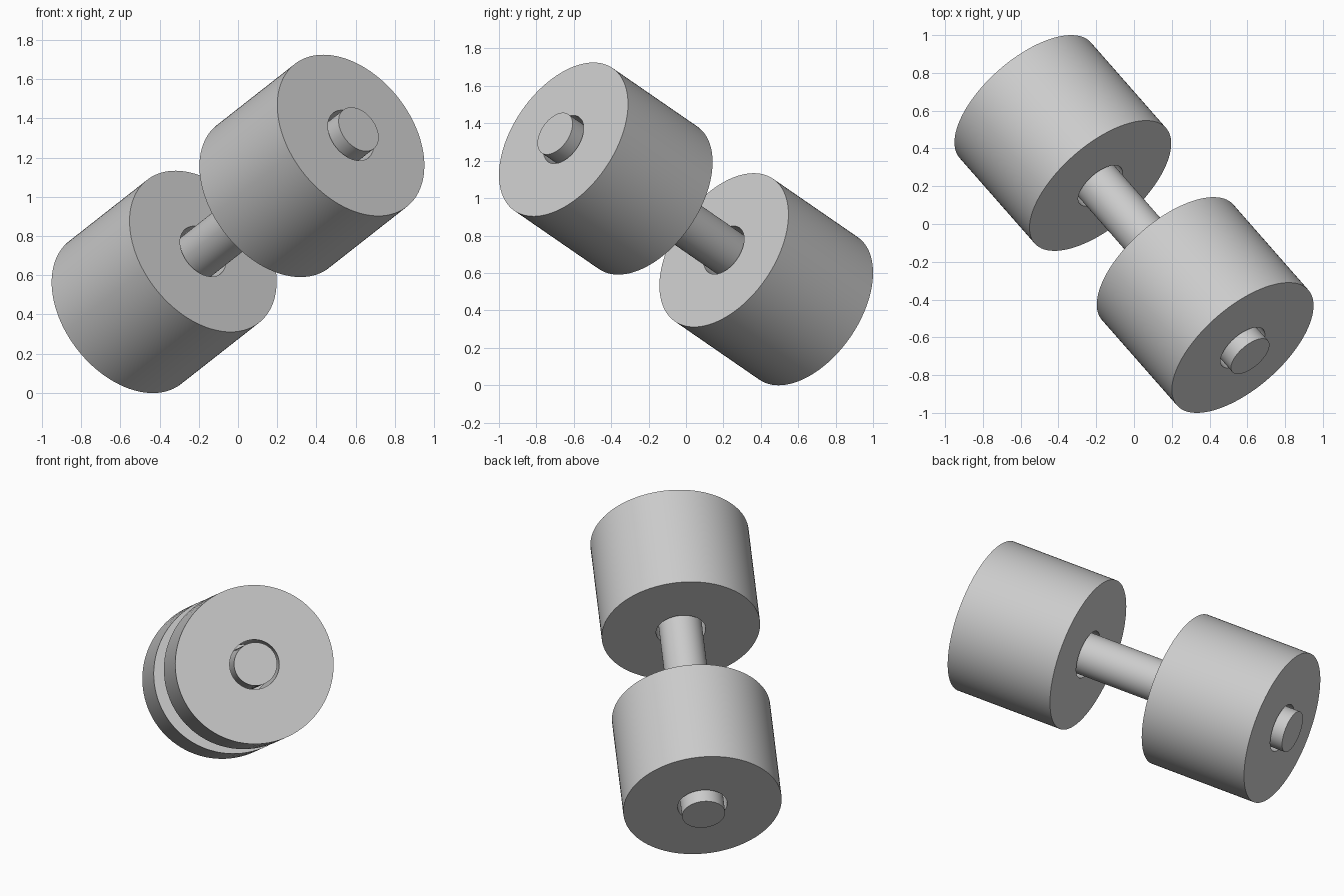
import bpy
import math
from mathutils import Vector

cube = bpy.data.objects.get("Cube")
if cube:
    bpy.data.objects.remove(cube, do_unlink=True)

SEGMENTS = 96
CENTRE = Vector((0, 0, 0.862))
AXIS = Vector((0.586, -0.667, 0.46)).normalized()
TILT = AXIS.to_track_quat('Z', 'Y')

grey = bpy.data.materials.new("light_grey")
grey.use_nodes = True
grey.diffuse_color = (0.6, 0.6, 0.6, 1)
grey.node_tree.nodes["Principled BSDF"].inputs["Base Color"].default_value = (0.6, 0.6, 0.6, 1)


def lathe(name, profile, offset=0.0, closed=False):
    """Spin a (radius, height) profile round the tilted axis; open ends are capped."""
    n = len(profile)
    verts, faces = [], []
    for s in range(SEGMENTS):
        a = 2 * math.pi * s / SEGMENTS
        verts += [(r * math.cos(a), r * math.sin(a), h) for r, h in profile]
    for s in range(SEGMENTS):
        a, b = s * n, (s + 1) % SEGMENTS * n
        for i in range(n if closed else n - 1):
            j = (i + 1) % n
            faces.append((a + i, b + i, b + j, a + j))
    if not closed:
        faces.append([s * n for s in reversed(range(SEGMENTS))])
        faces.append([s * n + n - 1 for s in range(SEGMENTS)])
    mesh = bpy.data.meshes.new(name)
    mesh.from_pydata(verts, [], faces)
    mesh.materials.append(grey)
    obj = bpy.data.objects.new(name, mesh)
    bpy.context.collection.objects.link(obj)
    obj.rotation_mode = 'QUATERNION'
    obj.rotation_quaternion = TILT
    obj.location = CENTRE + AXIS * offset
    bpy.ops.object.select_all(action='DESELECT')
    obj.select_set(True)
    bpy.context.view_layer.objects.active = obj
    bpy.ops.object.shade_smooth_by_angle(angle=math.radians(30))
    return obj


# Axle: plain rod standing proud of both rollers
lathe("axle", [(0.126, -1.05), (0.126, 1.05)])

# Rollers: thick tubes bored a little wider than the axle
HALF, OUTER, BORE = 0.339, 0.463, 0.145
ring = [(BORE, -HALF), (OUTER, -HALF), (OUTER, HALF), (BORE, HALF)]
for name, side in (("front_roller", 1), ("back_roller", -1)):
    lathe(name, ring, side * 0.643, closed=True)
